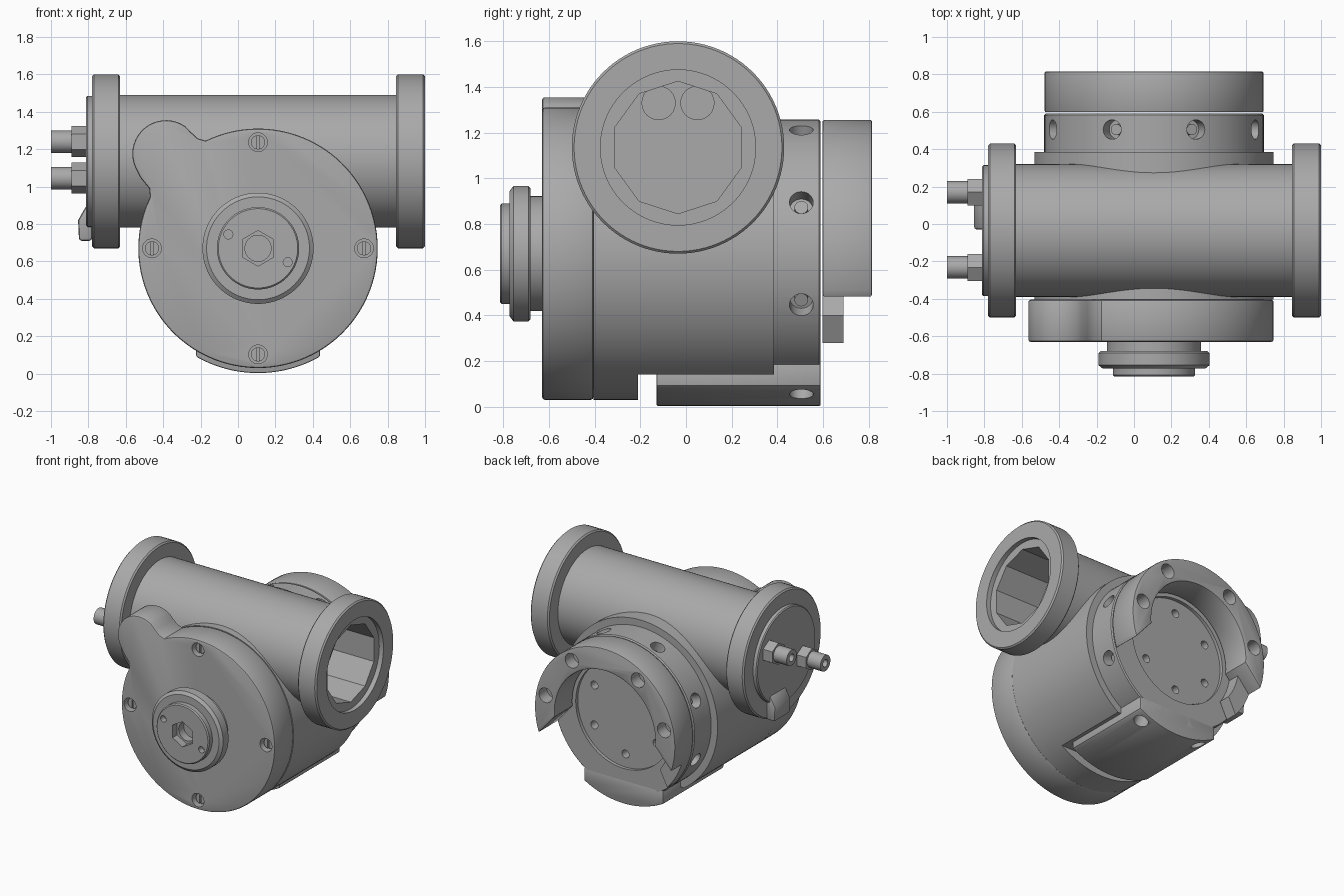
import bpy, bmesh
from math import cos, sin, pi, radians
from mathutils import Vector

if "Cube" in bpy.data.objects:
    bpy.data.objects.remove(bpy.data.objects["Cube"], do_unlink=True)

steel = bpy.data.materials.new("machined_grey")
steel.use_nodes = True
GREY = (0.4, 0.4, 0.4, 1)
steel.diffuse_color = GREY
steel.node_tree.nodes["Principled BSDF"].inputs["Base Color"].default_value = GREY

CX, CZ = 0.107, 0.67        # main body axis (along y)
PY, PZ = -0.035, 1.135      # cross tube axis (along x)
parts = []


def finish(name, bm):
    bmesh.ops.recalc_face_normals(bm, faces=bm.faces)
    mesh = bpy.data.meshes.new(name)
    bm.to_mesh(mesh)
    bm.free()
    mesh.materials.append(steel)
    ob = bpy.data.objects.new(name, mesh)
    bpy.context.scene.collection.objects.link(ob)
    parts.append(ob)
    return ob


def turned(name, axis, centre, profile, seg=96):
    """Solid of revolution from (along, radius) pairs, capped at both ends."""
    bm = bmesh.new()
    rings = []
    for along, r in profile:
        ring = []
        for i in range(seg):
            a = 2 * pi * i / seg
            u, w = centre[0] + r * cos(a), centre[1] + r * sin(a)
            ring.append(bm.verts.new((along, u, w) if axis == "X" else (u, along, w)))
        rings.append(ring)
    for a, b in zip(rings, rings[1:]):
        for i in range(seg):
            j = (i + 1) % seg
            bm.faces.new((a[i], a[j], b[j], b[i]))
    bm.faces.new(rings[0])
    bm.faces.new(rings[-1])
    return finish(name, bm)


def prism(name, outline, y0, y1):
    """Extrude an (x, z) outline along y."""
    bm = bmesh.new()
    face = bm.faces.new([bm.verts.new((x, y0, z)) for x, z in outline])
    new = bmesh.ops.extrude_face_region(bm, geom=[face])["geom"]
    bmesh.ops.translate(bm, vec=(0, y1 - y0, 0),
                        verts=[v for v in new if isinstance(v, bmesh.types.BMVert)])
    return finish(name, bm)


def arc(r, a0, a1, n, cx=CX, cz=CZ):
    angles = [radians(a0 + (a1 - a0) * i / n) for i in range(n + 1)]
    return [(cx + r * cos(a), cz + r * sin(a)) for a in angles]


def rods(name, specs, seg=24):
    """Cylinders given as (start, end, radius) in one object."""
    bm = bmesh.new()
    for p, q, r in specs:
        p, q = Vector(p), Vector(q)
        m = (q - p).to_track_quat("Z", "Y").to_matrix().to_4x4()
        m.translation = (p + q) / 2
        bmesh.ops.create_cone(bm, cap_ends=True, segments=seg, radius1=r, radius2=r,
                              depth=(q - p).length, matrix=m)
    return finish(name, bm)


def bake(ob):
    deps = bpy.context.evaluated_depsgraph_get()
    deps.update()
    mesh = bpy.data.meshes.new_from_object(ob.evaluated_get(deps))
    ob.modifiers.clear()
    ob.data = mesh


def cut(cutter, *targets):
    for ob in targets:
        mod = ob.modifiers.new("cut", "BOOLEAN")
        mod.operation, mod.solver, mod.object = "DIFFERENCE", "EXACT", cutter
        bake(ob)
    parts.remove(cutter)
    bpy.data.objects.remove(cutter, do_unlink=True)


def soften(ob, width):
    mod = ob.modifiers.new("bevel", "BEVEL")
    mod.width, mod.segments, mod.limit_method = width, 2, "ANGLE"
    mod.angle_limit = radians(60)
    bake(ob)


def polar(r, a, y):
    return (CX + r * cos(radians(a)), y, CZ + r * sin(radians(a)))


# Main body, flattened underneath for the foot pad
body = turned("main_body", "Y", (CX, CZ), [(-0.404, 0.64), (0.385, 0.64)])
cut(prism("flat_cutter", [(-0.6, -0.1), (0.8, -0.1), (0.8, 0.14), (-0.6, 0.14)], -0.21, 0.5), body)

# Cross tube with two end flanges and a ten-sided bore
tube = turned("cross_tube", "X", (PY, PZ), [
    (-0.78, 0.455), (-0.77, 0.465), (-0.64, 0.465), (-0.63, 0.455), (-0.63, 0.355),
    (0.845, 0.355), (0.845, 0.455), (0.855, 0.465), (0.99, 0.465), (1.0, 0.455)])
cut(rods("mouth_cutter", [((0.965, PY, PZ), (1.1, PY, PZ), 0.34)], 64), tube)
cut(rods("bore_cutter", [((-0.6, PY, PZ), (1.2, PY, PZ), 0.29)], 10), tube, body)
block = rods("bore_block", [((-0.62, PY - d, 1.33), (-0.45, PY - d, 1.33), 0.075)
                            for d in (-0.085, 0.085)])

# Front cover with a rounded lobe and four screw pockets
lobe = arc(0.18, 55, 205, 18, -0.385, 1.175)
outline = arc(0.64, 160, 476, 90) + [(-0.215, 1.258), (-0.25, 1.29)] + lobe
outline += [(-0.52, 1.045), (-0.475, 0.99), (-0.47, 0.945)]
cover = prism("front_cover", outline, -0.63, -0.405)
soften(cover, 0.012)
quarter = (0, 90, 180, 270)
cut(rods("screw_cutter", [(polar(0.567, a, -0.7), polar(0.567, a, -0.57), 0.05)
                          for a in quarter]), cover)
screws = rods("cover_screws", [(polar(0.567, a, -0.6), polar(0.567, a, -0.56), 0.038)
                               for a in quarter])
bm = bmesh.new()
for a in quarter:
    made = bmesh.ops.create_cube(bm, size=1)["verts"]
    bmesh.ops.scale(bm, vec=(0.012, 0.03, 0.09), verts=made)
    bmesh.ops.translate(bm, vec=polar(0.567, a, -0.6), verts=made)
cut(finish("slot_cutter", bm), screws)

# Front hub with hexagonal socket and two pin holes
hub = turned("front_hub", "Y", (CX, CZ), [
    (-0.815, 0.212), (-0.807, 0.22), (-0.772, 0.22), (-0.772, 0.275), (-0.755, 0.297),
    (-0.69, 0.297), (-0.68, 0.285), (-0.68, 0.252), (-0.62, 0.252)])
cut(rods("hex_cutter", [(polar(0, 0, -0.9), polar(0, 0, -0.76), 0.095)], 6), hub)
cut(rods("socket_cutter", [(polar(0, 0, -0.9), polar(0, 0, -0.7), 0.07)]), hub)
cut(rods("pin_cutter", [(polar(0.175, a, -0.9), polar(0.175, a, -0.77), 0.024)
                        for a in (155, 335)]), hub)

# Rear flange with recessed face, and the foot pad below it
flange = turned("rear_flange", "Y", (CX, CZ), [
    (0.37, 0.587), (0.582, 0.587), (0.59, 0.579), (0.59, 0.4), (0.565, 0.4)])
half = 29.75
pad = prism("foot_pad", arc(0.667, 270 - half, 270 + half, 24)
            + [(CX + 0.331, 0.187), (CX - 0.331, 0.187)], -0.13, 0.59)
soften(pad, 0.008)
cut(rods("radial_cutter", [(polar(0.75, 22.5 + 45 * k, 0.505), polar(0.5, 22.5 + 45 * k, 0.505), 0.052)
                           for k in range(8)]), flange, pad)
radial_plugs = rods("radial_screws", [(polar(0.53, 22.5 + 45 * k, 0.505),
                                       polar(0.45, 22.5 + 45 * k, 0.505), 0.03) for k in range(8)])
cut(rods("face_cutter", [(polar(0.3, 30 + 60 * k, 0.5), polar(0.3, 30 + 60 * k, 0.7), 0.03)
                         for k in range(6)]), flange)

# Rear collar: open arc with counterbored holes and a thin tail
collar = prism("rear_collar", arc(0.585, -19, 199, 70) + arc(0.42, 185, -5, 60), 0.598, 0.815)
soften(collar, 0.007)
spots = (12, 57, 123, 168)
cut(rods("bolt_cutter", [(polar(0.505, a, 0.72), polar(0.505, a, 0.9), 0.055)
                         for a in spots]), collar)
cut(rods("thread_cutter", [(polar(0.505, a, 0.66), polar(0.505, a, 0.9), 0.03)
                           for a in spots]), collar)
prism("collar_tail", arc(0.583, 190, 222, 12) + arc(0.46, 216, 188, 12), 0.598, 0.69)
turned("collar_spacer", "Y", (CX, CZ), [(0.55, 0.39), (0.568, 0.39)])
cut(rods("spacer_cutter", [(polar(0.3, 30 + 60 * k, 0.5), polar(0.3, 30 + 60 * k, 0.7), 0.03)
                           for k in range(6)]), parts[-2])

# Side cap with two hollow connectors and a small latch
turned("side_cap", "X", (PY, PZ), [(-0.77, 0.35), (-0.805, 0.35), (-0.812, 0.343)])
for name, y, z in (("upper_connector", 0.17, 1.24), ("lower_connector", -0.232, 1.045)):
    rods(name + "_nut", [((-0.8, y, z), (-0.89, y, z), 0.083)], 6)
    pipe = rods(name + "_pipe", [((-0.88, y, z), (-1.0, y, z), 0.06)], 32)
    cut(rods("pipe_cutter", [((-0.93, y, z), (-1.1, y, z), 0.028)]), pipe)
latch = prism("side_latch", [(-0.78, 0.71), (-0.85, 0.71), (-0.855, 0.82), (-0.81, 0.9),
                             (-0.78, 0.9)], -0.03, 0.16)
soften(latch, 0.015)

# Smooth round surfaces, keep machined edges sharp
bpy.ops.object.select_all(action="DESELECT")
for ob in parts:
    ob.select_set(True)
bpy.context.view_layer.objects.active = parts[0]
bpy.ops.object.shade_smooth_by_angle(angle=radians(30))
